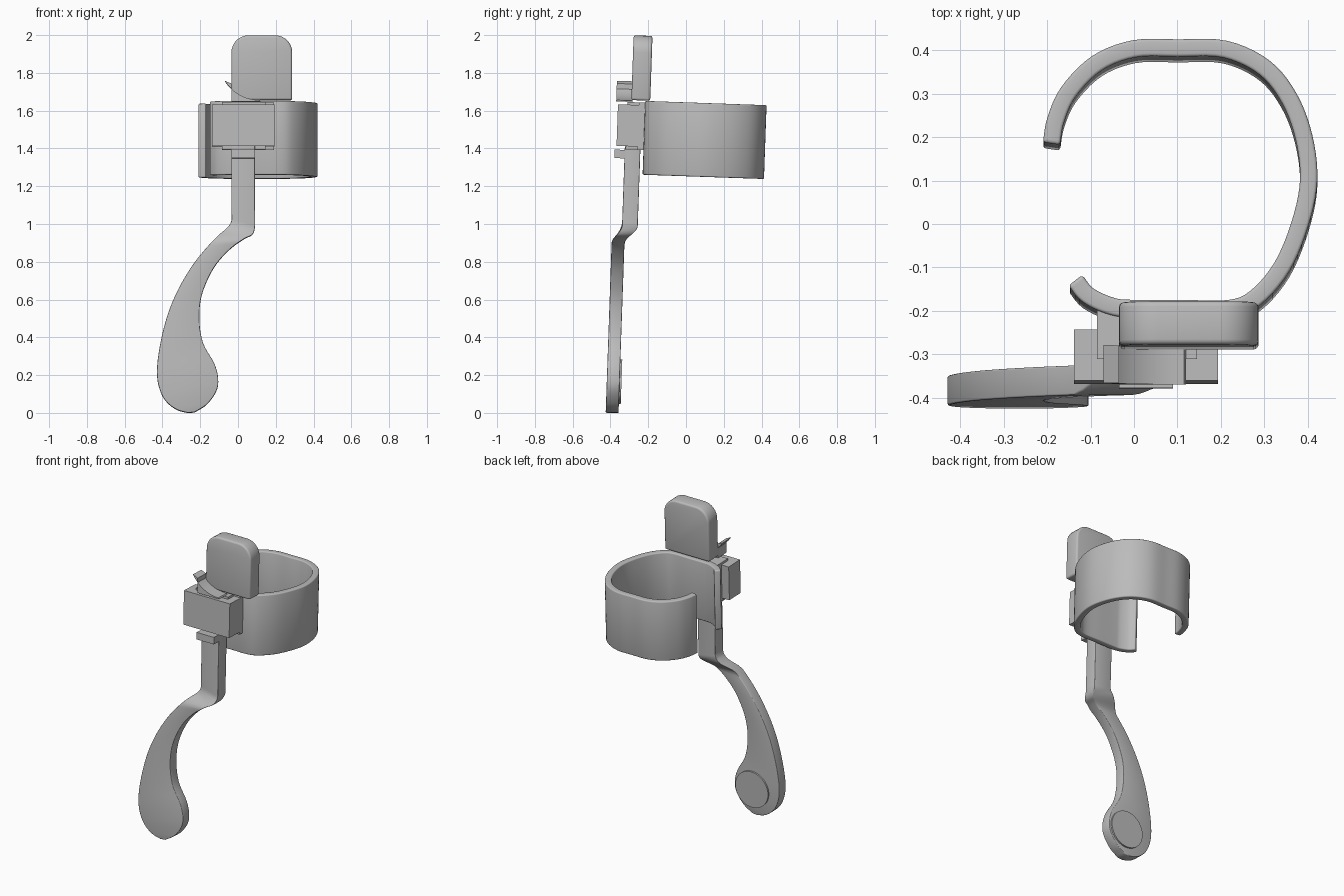
import bpy, bmesh, math
from mathutils import Vector, Matrix

cube = bpy.data.objects.get("Cube")
if cube:
    bpy.data.objects.remove(cube, do_unlink=True)

grey = bpy.data.materials.new("plain grey")
grey.use_nodes = True
grey.diffuse_color = (0.5, 0.5, 0.5, 1)
grey.node_tree.nodes["Principled BSDF"].inputs["Base Color"].default_value = (0.5, 0.5, 0.5, 1)

# The whole device leans slightly backwards
LEAN = Matrix.Rotation(-0.035, 4, 'X')


def finish(name, bm, bevel):
    """Turn a bmesh into a leaning, bevelled, smooth-shaded object."""
    bmesh.ops.recalc_face_normals(bm, faces=bm.faces)
    mesh = bpy.data.meshes.new(name)
    bm.to_mesh(mesh)
    bm.free()
    mesh.transform(LEAN)
    mesh.materials.append(grey)
    obj = bpy.data.objects.new(name, mesh)
    bpy.context.collection.objects.link(obj)
    bpy.ops.object.select_all(action='DESELECT')
    obj.select_set(True)
    bpy.context.view_layer.objects.active = obj
    if bevel:
        mod = obj.modifiers.new("Soft edges", 'BEVEL')
        mod.width = bevel
        mod.segments = 3
        mod.limit_method = 'ANGLE'
        mod.angle_limit = math.radians(45)
        bpy.ops.object.modifier_apply(modifier=mod.name)
    bpy.ops.object.shade_smooth_by_angle(angle=math.radians(35))
    return obj


def prism(name, outline, y0, y1, bevel=0.0):
    """Extrude an outline in x and z from y0 to y1."""
    bm = bmesh.new()
    face = bm.faces.new([bm.verts.new((x, y0, z)) for x, z in outline])
    new = bmesh.ops.extrude_face_region(bm, geom=[face])["geom"]
    verts = [v for v in new if isinstance(v, bmesh.types.BMVert)]
    bmesh.ops.translate(bm, verts=verts, vec=(0, y1 - y0, 0))
    return finish(name, bm, bevel)


def block(name, x0, x1, y0, y1, z0, z1, bevel=0.0):
    return prism(name, [(x0, z0), (x1, z0), (x1, z1), (x0, z1)], y0, y1, bevel)


def loft(name, sections, bevel):
    """Skin a row of four-cornered sections and cap both ends."""
    bm = bmesh.new()
    rings = [[bm.verts.new(p) for p in s] for s in sections]
    for a, b in zip(rings, rings[1:]):
        for i in range(4):
            j = (i + 1) % 4
            bm.faces.new((a[i], a[j], b[j], b[i]))
    bm.faces.new(rings[0])
    bm.faces.new(rings[-1])
    return finish(name, bm, bevel)


def spline(points, steps=5):
    """Smooth curve through the points."""
    p = [Vector(q) for q in points]
    p = [2 * p[0] - p[1]] + p + [2 * p[-1] - p[-2]]
    out = []
    for a, b, c, d in zip(p, p[1:], p[2:], p[3:]):
        for k in range(steps):
            t = k / steps
            out.append(b + (c - a) * t / 2 + (2 * a - 5 * b + 4 * c - d) * t * t / 2
                       + (3 * b - a - 3 * c + d) * t ** 3 / 2)
    return out + [p[-2]]


def arc(cx, cz, r, start, end, n):
    angles = [math.radians(start + (end - start) * i / n) for i in range(n + 1)]
    return [(cx + r * math.cos(a), cz + r * math.sin(a)) for a in angles]


# Open strap, a band that follows a rounded path
path = spline([(-.135, -.13), (-.105, -.165), (-.05, -.19), (0, -.195), (.11, -.195),
               (.22, -.195), (.28, -.17), (.34, -.1), (.382, 0), (.402, .1),
               (.391, .2), (.357, .29), (.3, .36), (.21, .402), (.1, .405), (0, .403),
               (-.085, .37), (-.15, .305), (-.18, .24), (-.19, .185)])
bands = []
for i, p in enumerate(path):
    along = (path[min(i + 1, len(path) - 1)] - path[max(i - 1, 0)]).normalized()
    side = Vector((along.y, -along.x)) * 0.02
    o, n = p + side, p - side
    bands.append([(q.x, q.y - 0.057, z) for q, z in
                  ((o, 1.252), (n, 1.252), (n, 1.643), (o, 1.643))])
loft("strap", bands, 0.007)

# Lever with its stem, forward step and curved paddle: left edge, right edge
edges = spline([(-.035, 1.6, .09, 1.6), (-.035, 1.1, .09, 1.08), (-.035, 1.02, .09, .99),
                (-.06, .98, .075, .945), (-.12, .925, .03, .92), (-.22, .81, -.05, .86),
                (-.3, .685, -.13, .765), (-.36, .555, -.19, .63), (-.4, .42, -.205, .5),
                (-.425, .28, -.185, .37), (-.427, .18, -.125, .26), (-.405, .1, -.105, .18),
                (-.37, .05, -.115, .115), (-.32, .015, -.165, .045), (-.265, 0, -.23, .003)])


def lever_y(z):
    t = min(max((z - 0.9) / 0.09, 0), 1)
    t = t * t * (3 - 2 * t)
    return -0.425 + 0.052 * t, -0.357 + 0.067 * t


sections = []
for xl, zl, xr, zr in edges:
    (fl, bl), (fr, br) = lever_y(zl), lever_y(zr)
    zl, zr = zl - 0.014, zr - 0.014
    sections.append([(xl, fl, zl), (xr, fr, zr), (xr, br, zr), (xl, bl, zl)])
loft("lever", sections, 0.008)

# Round pad on the back of the paddle
prism("paddle_pad", arc(-.235, .152, .118, 0, 352.5, 47), -0.37, -0.347)

# Thumb plate with rounded top corners
prism("thumb_plate", [(-.035, 1.645), (.287, 1.645)] + arc(.197, 1.898, .09, 0, 90, 8)
      + arc(.055, 1.898, .09, 90, 180, 8), -0.347, -0.247, 0.012)

# Hooked tab in front of the thumb plate
prism("hook_tab", [(-.035, 1.635), (.12, 1.635)] + arc(.115, 1.86, .218, 270, 212, 8)
      + [(-.07 + .035, 1.73)], -0.427, -0.34)

# Slider housing, guide and stop
block("housing", -.138, .193, -0.417, -0.3, 1.4, 1.62)
block("guide", -.085, .145, -0.368, -0.29, 1.383, 1.634)
block("guide_flange", -.085, .19, -0.305, -0.25, 1.383, 1.634)
block("stop_tab", -.035, .09, -0.426, -0.365, 1.335, 1.38)
